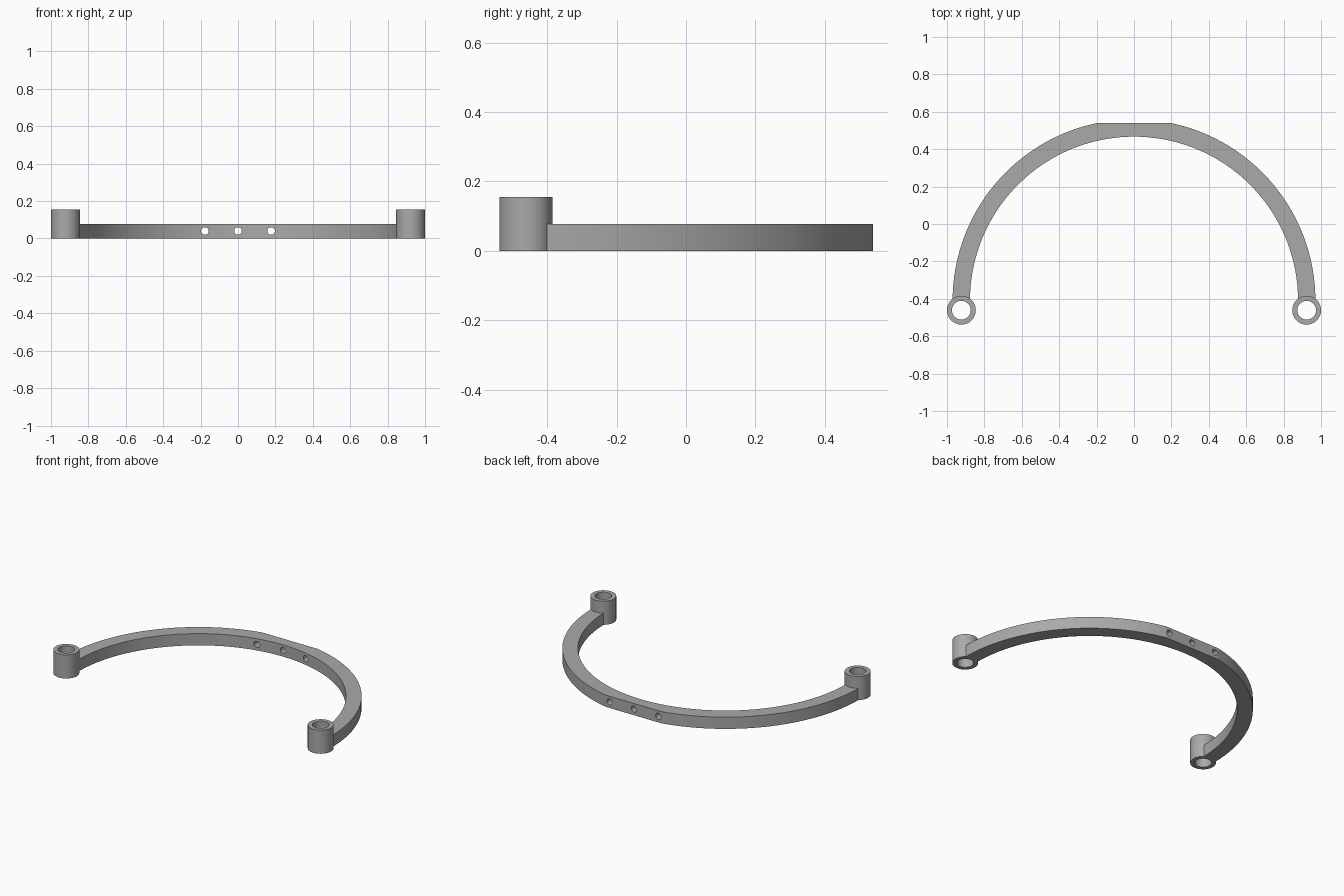
import bpy, bmesh
from math import acos, cos, sin, pi, radians
from mathutils import Matrix

cube = bpy.data.objects.get("Cube")
if cube:
    bpy.data.objects.remove(cube, do_unlink=True)

ARC_Y, R_IN, R_OUT = -0.41, 0.877, 0.97
FLAT_HALF, BAR_H = 0.2, 0.077
BOSS_X, BOSS_Y, BOSS_R, BORE_R, BOSS_H = 0.923, -0.461, 0.077, 0.05, 0.155

grey = bpy.data.materials.new("plain grey")
grey.use_nodes = True
colour = (0.40, 0.40, 0.40, 1)
grey.diffuse_color = colour
grey.node_tree.nodes["Principled BSDF"].inputs["Base Color"].default_value = colour


def finish(name, bm):
    bmesh.ops.recalc_face_normals(bm, faces=bm.faces)
    mesh = bpy.data.meshes.new(name)
    bm.to_mesh(mesh)
    bm.free()
    mesh.materials.append(grey)
    obj = bpy.data.objects.new(name, mesh)
    bpy.context.collection.objects.link(obj)
    return obj


def cylinder(name, radius, depth, centre, along_y=False):
    bm = bmesh.new()
    turn = Matrix.Rotation(pi / 2, 4, "X") if along_y else Matrix()
    bmesh.ops.create_cone(bm, cap_ends=True, segments=64, radius1=radius, radius2=radius,
                          depth=depth, matrix=Matrix.Translation(centre) @ turn)
    return finish(name, bm)


def combine(target, tool, operation):
    mod = target.modifiers.new(operation.lower(), "BOOLEAN")
    mod.operation, mod.object, mod.solver = operation, tool, "EXACT"
    bpy.context.view_layer.objects.active = target
    bpy.ops.object.modifier_apply(modifier=mod.name)
    bpy.data.objects.remove(tool, do_unlink=True)


def arc(radius, start, end, steps):
    angles = [start + (end - start) * i / steps for i in range(steps + 1)]
    return [(radius * cos(a), ARC_Y + radius * sin(a)) for a in angles]


# Curved bar: the gap between the two outer arcs makes the flat back
flat = acos(FLAT_HALF / R_OUT)
outline = [(R_OUT, BOSS_Y)] + arc(R_OUT, 0, flat, 40)
outline += [(-x, y) for x, y in reversed(outline)]
outline += [(-R_IN, BOSS_Y)] + arc(R_IN, pi, 0, 96) + [(R_IN, BOSS_Y)]
bm = bmesh.new()
face = bm.faces.new([bm.verts.new((x, y, 0)) for x, y in outline])
top = bmesh.ops.extrude_face_region(bm, geom=[face])["geom"]
bmesh.ops.translate(bm, vec=(0, 0, BAR_H), verts=[v for v in top if isinstance(v, bmesh.types.BMVert)])
bracket = finish("curved_bracket", bm)

# End bosses with vertical bores
for side in (-1, 1):
    centre = (side * BOSS_X, BOSS_Y, BOSS_H / 2)
    combine(bracket, cylinder("boss", BOSS_R, BOSS_H, centre), "UNION")
    combine(bracket, cylinder("bore", BORE_R, 1, centre), "DIFFERENCE")

# Mounting holes through the flat back
for x in (-0.177, 0, 0.177):
    combine(bracket, cylinder("hole", 0.02, 0.4, (x, 0.5, 0.04), True), "DIFFERENCE")

bpy.ops.object.select_all(action="DESELECT")
bracket.select_set(True)
bpy.context.view_layer.objects.active = bracket
bpy.ops.object.shade_smooth_by_angle(angle=radians(9))
